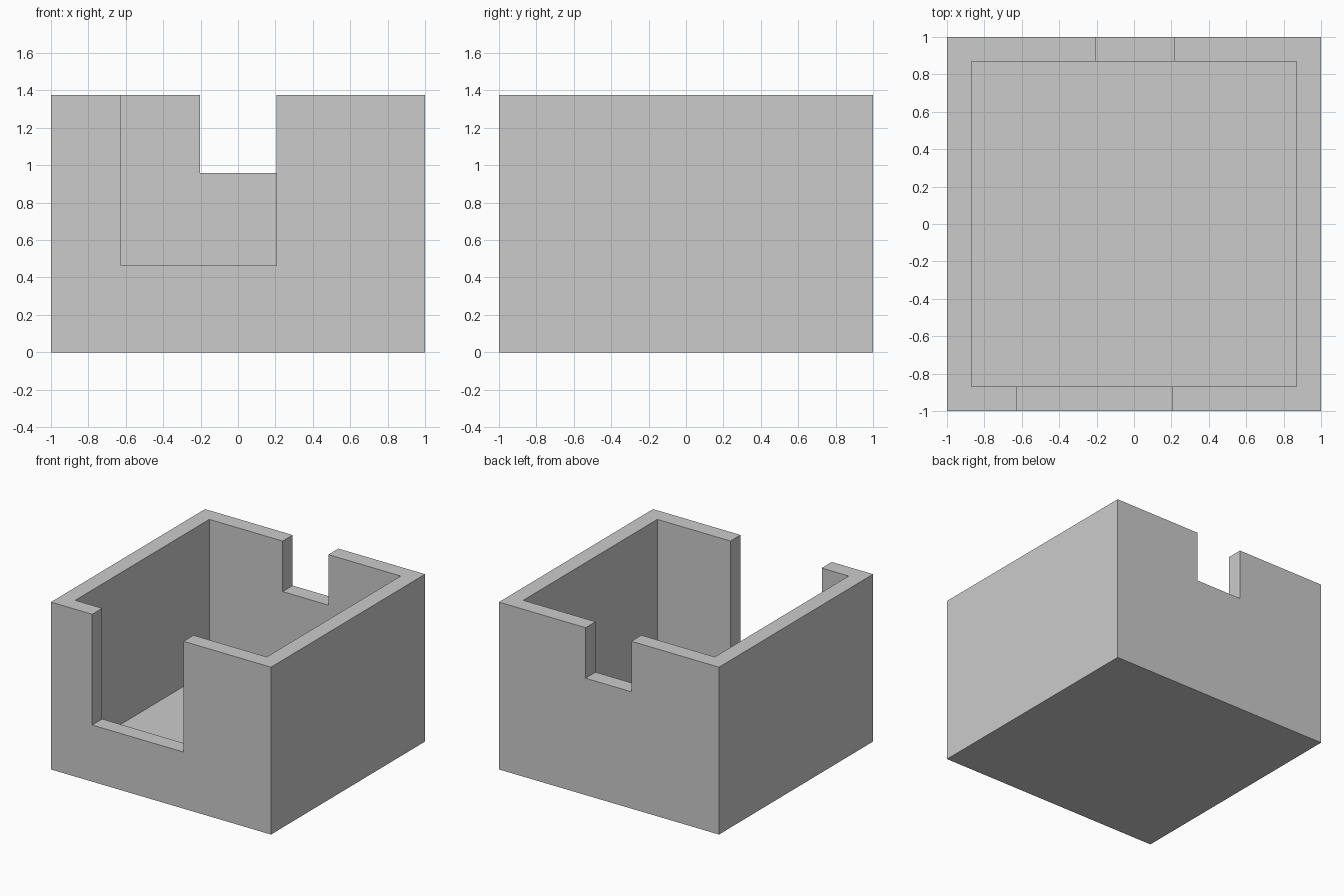
import bpy

if "Cube" in bpy.data.objects:
    bpy.data.objects.remove(bpy.data.objects["Cube"], do_unlink=True)

HEIGHT = 1.375
WALL = 0.13
FLOOR = 0.13
INNER = 1 - WALL
OVER = 0.2  # how far cutters reach past the body

grey = bpy.data.materials.new("light grey")
grey.use_nodes = True
colour = (0.6, 0.6, 0.6, 1)
grey.diffuse_color = colour
grey.node_tree.nodes["Principled BSDF"].inputs["Base Color"].default_value = colour


def box(name, low, high):
    """Axis-aligned box between two corners."""
    centre = [(a + b) / 2 for a, b in zip(low, high)]
    bpy.ops.mesh.primitive_cube_add(size=1, location=centre)
    obj = bpy.context.object
    obj.name = name
    obj.scale = [b - a for a, b in zip(low, high)]
    bpy.ops.object.transform_apply(location=True, rotation=False, scale=True)
    obj.data.materials.append(grey)
    return obj


def cut(target, cutter):
    """Subtract the cutter from the target and discard it."""
    cutter.hide_render = True
    mod = target.modifiers.new(cutter.name, "BOOLEAN")
    mod.operation = "DIFFERENCE"
    mod.solver = "EXACT"
    mod.object = cutter
    bpy.context.view_layer.objects.active = target
    bpy.ops.object.modifier_apply(modifier=mod.name)
    bpy.data.objects.remove(cutter, do_unlink=True)


# Solid block, hollowed into an open-topped box
body = box("open_box", (-1, -1, 0), (1, 1, HEIGHT))
top = HEIGHT + OVER
cut(body, box("cavity", (-INNER, -INNER, FLOOR), (INNER, INNER, top)))

# Wide deep opening in the front wall, small notch in the back wall
mid = INNER - WALL
cut(body, box("front_opening", (-0.625, -1 - OVER, 0.465), (0.205, -mid, top)))
cut(body, box("back_notch", (-0.203, mid, 0.96), (0.213, 1 + OVER, top)))
